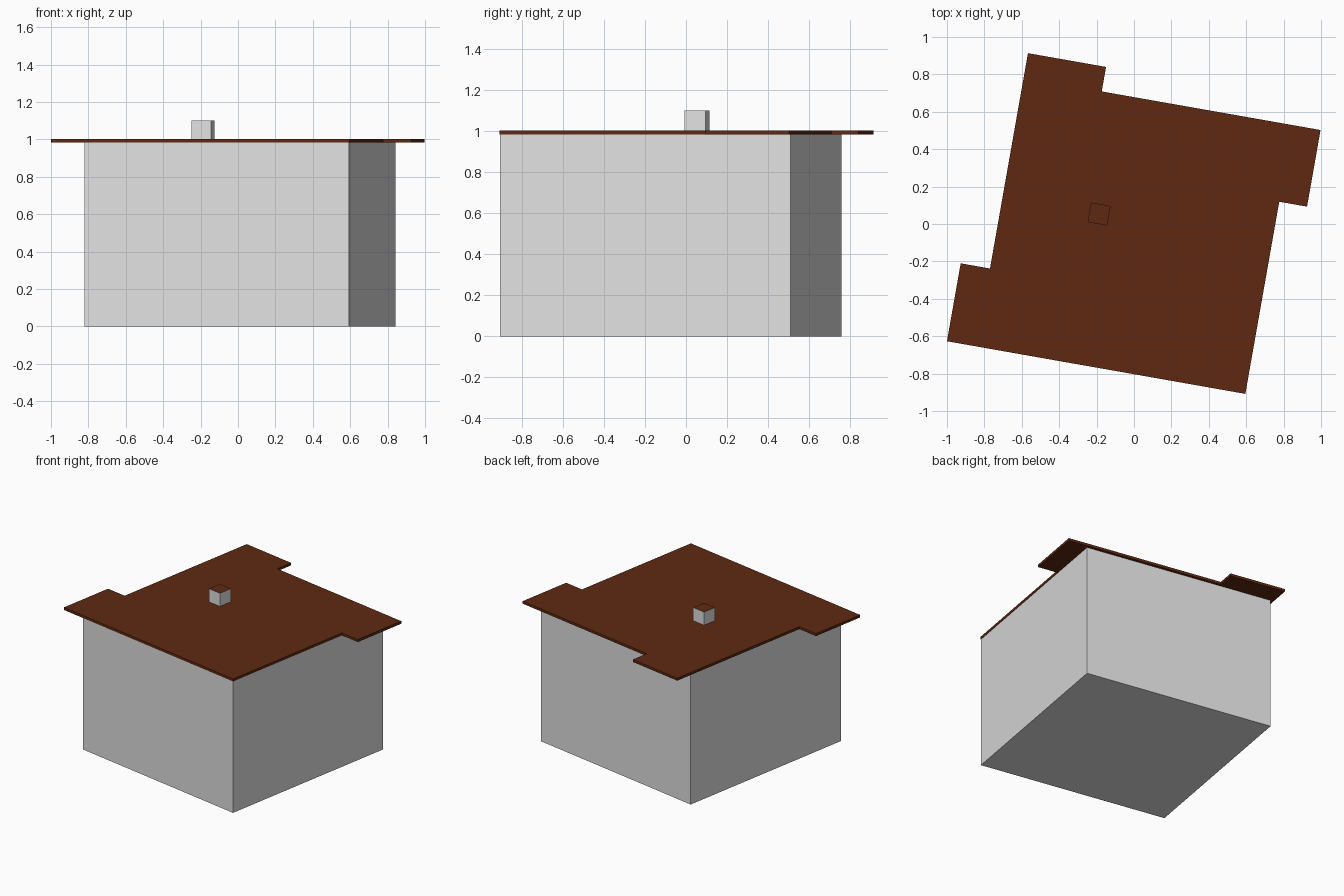
import bpy, bmesh, math

cube = bpy.data.objects.get("Cube")
if cube:
    bpy.data.objects.remove(cube, do_unlink=True)

TURN = math.radians(-10)  # the whole building is turned about z


def material(name, rgb):
    mat = bpy.data.materials.new(name)
    mat.use_nodes = True
    colour = (*rgb, 1)
    mat.diffuse_color = colour
    mat.node_tree.nodes["Principled BSDF"].inputs["Base Color"].default_value = colour
    return mat


wall_grey = material("wall grey", (0.75, 0.75, 0.75))
roof_brown = material("roof brown", (0.115, 0.022, 0.006))


def prism(name, outline, bottom, top, side_mat, top_mat=None):
    """Extrude a flat outline upwards; the top face may have its own colour."""
    bm = bmesh.new()
    base = bm.faces.new([bm.verts.new((x, y, bottom)) for x, y in outline])
    new = bmesh.ops.extrude_face_region(bm, geom=[base], use_keep_orig=True)["geom"]
    for v in new:
        if isinstance(v, bmesh.types.BMVert):
            v.co.z = top
    bmesh.ops.recalc_face_normals(bm, faces=bm.faces)
    mesh = bpy.data.meshes.new(name)
    mesh.materials.append(side_mat)
    if top_mat:
        mesh.materials.append(top_mat)
        for f in bm.faces:
            f.material_index = int(f.normal.z > 0.5)
    bm.to_mesh(mesh)
    bm.free()
    obj = bpy.data.objects.new(name, mesh)
    obj.rotation_euler.z = TURN
    bpy.context.collection.objects.link(obj)
    return obj


def rectangle(x0, x1, y0, y1):
    return [(x0, y0), (x1, y0), (x1, y1), (x0, y1)]


# Box-shaped walls, closed underneath
prism("walls", rectangle(-0.693, 0.741, -0.789, 0.648), 0, 0.983, wall_grey)

# Thin roof slab with three overhanging tabs
roof_outline = [
    (-0.876, -0.791), (0.744, -0.791), (0.744, 0.252), (0.895, 0.252), (0.895, 0.668),
    (-0.293, 0.668), (-0.293, 0.801), (-0.717, 0.801), (-0.717, -0.368), (-0.876, -0.368),
]
prism("roof_slab", roof_outline, 0.983, 1.002, roof_brown)

# Small chimney with a roof-coloured top
prism("chimney", rectangle(-0.246, -0.14, -0.033, 0.073), 1.002, 1.1, wall_grey, roof_brown)
